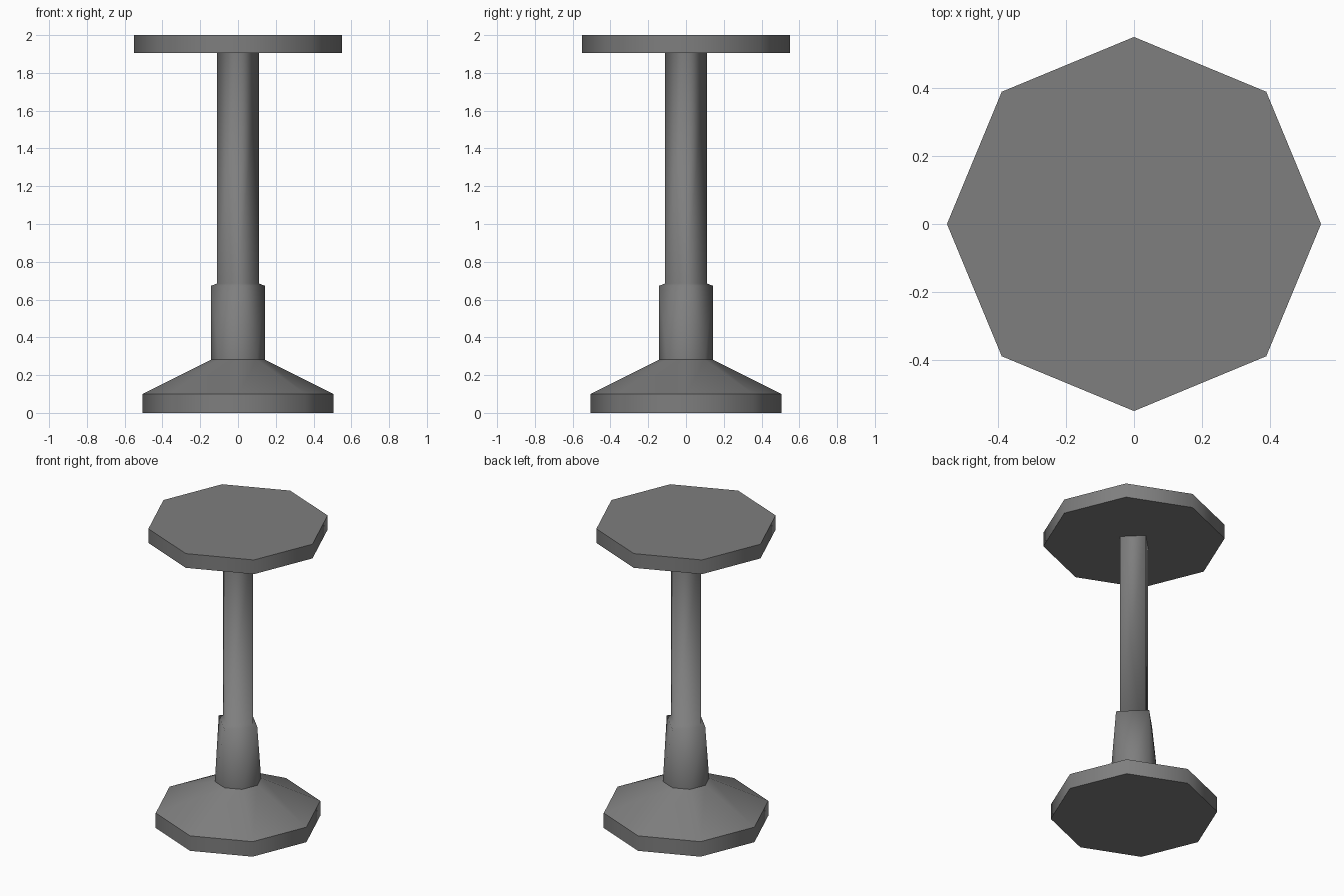
import bpy
import bmesh
from math import cos, sin, tau

cube = bpy.data.objects.get("Cube")
if cube:
    bpy.data.objects.remove(cube, do_unlink=True)

# Single painted metal colour
GREY = (0.21, 0.21, 0.21, 1)
metal = bpy.data.materials.new("grey metal")
metal.use_nodes = True
metal.diffuse_color = GREY
shader = metal.node_tree.nodes["Principled BSDF"]
shader.inputs["Base Color"].default_value = GREY
shader.inputs["Roughness"].default_value = 0.8


def ring(bm, radius, z, sides):
    """Polygon ring with its corners on the x and y axes."""
    angles = [tau * i / sides for i in range(sides)]
    return [bm.verts.new((radius * cos(a), radius * sin(a), z)) for a in angles]


def bridge(bm, low, high):
    """Join two rings; an octagon may close in to a square."""
    n, step = len(low), len(low) // len(high)
    for i in range(len(high)):
        a, b = i * step, (i + 1) * step % n
        top, top_next = high[i], high[(i + 1) % len(high)]
        if step == 1:
            bm.faces.new((low[a], low[b], top_next, top))
        else:
            mid = low[a + 1]
            bm.faces.new((low[a], mid, top))
            bm.faces.new((mid, top_next, top))
            bm.faces.new((mid, low[b], top_next))


def loft(name, profile, caps=False):
    """Stack rings of (radius, z, sides), smooth around, with crisp caps."""
    bm = bmesh.new()
    rings = [ring(bm, *p) for p in profile]
    for low, high in zip(rings, rings[1:]):
        bridge(bm, low, high)
    for face in bm.faces:
        face.smooth = True
    if caps:
        for cap in (bm.faces.new(rings[0][::-1]), bm.faces.new(rings[-1])):
            for edge in cap.edges:
                edge.smooth = False
    mesh = bpy.data.meshes.new(name)
    bm.to_mesh(mesh)
    bm.free()
    mesh.materials.append(metal)
    obj = bpy.data.objects.new(name, mesh)
    bpy.context.collection.objects.link(obj)
    return obj


# Floor plate and sloping foot
loft("base_plate", [(0.505, 0, 8), (0.505, 0.1, 8)], caps=True)
loft("base_cone", [(0.505, 0.1, 8), (0.142, 0.282, 8)])

# Sleeve closing from octagon to square, stepping in to the square column
loft("pedestal_column", [(0.142, 0.282, 8), (0.142, 0.673, 4),
                         (0.111, 0.685, 4), (0.111, 1.905, 4)])

# Round seat or table top
loft("top_plate", [(0.55, 1.905, 8), (0.55, 2, 8)], caps=True)
